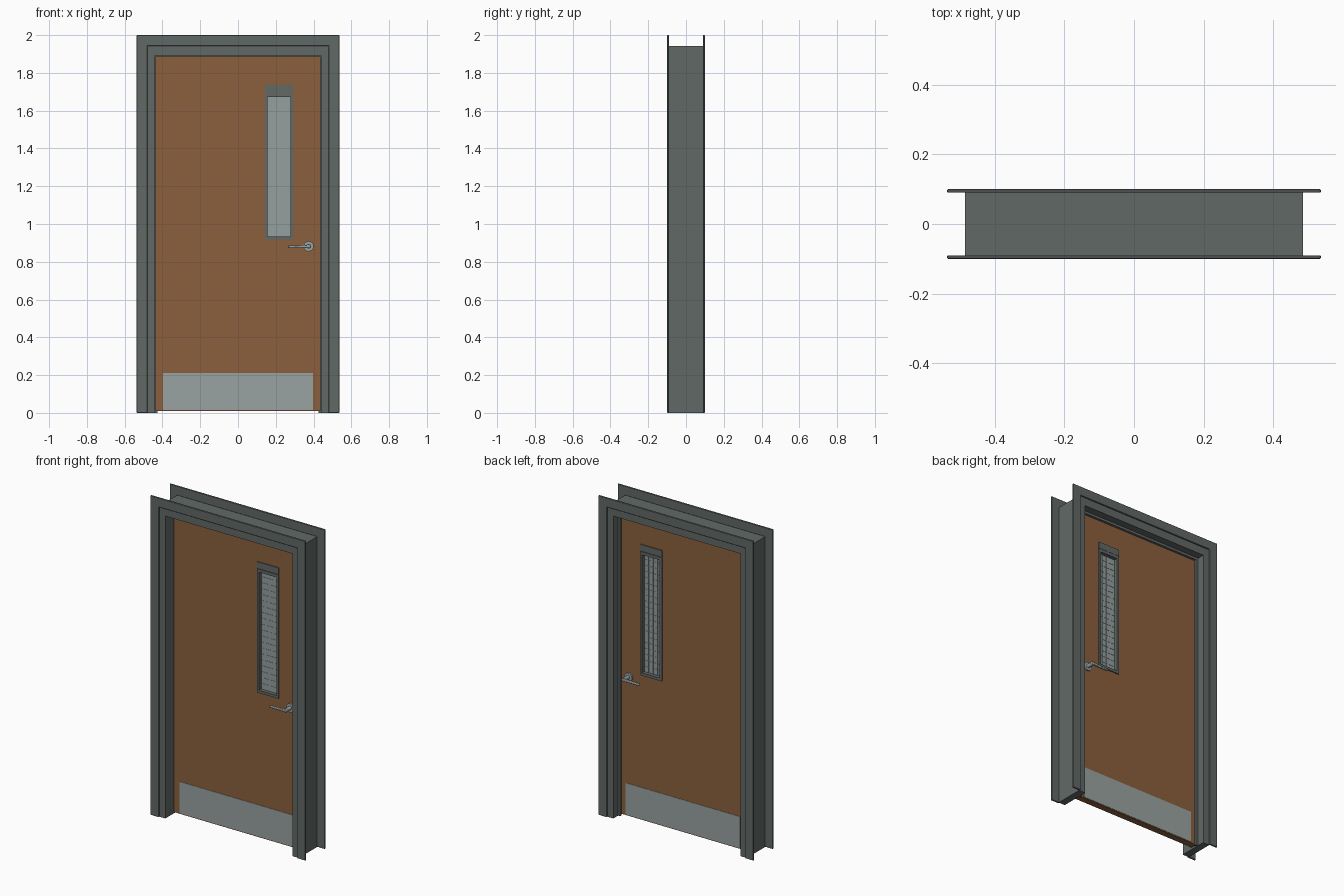
import bpy, bmesh, math
from mathutils import Matrix

if "Cube" in bpy.data.objects:
    bpy.data.objects.remove(bpy.data.objects["Cube"])


def material(name, rgb):
    m = bpy.data.materials.new(name)
    m.diffuse_color = (*rgb, 1)
    m.use_nodes = True
    m.node_tree.nodes["Principled BSDF"].inputs["Base Color"].default_value = m.diffuse_color
    return m


FRAME = material("grey green paint", (0.120, 0.141, 0.132))
WOOD = material("brown wood", (0.258, 0.115, 0.047))
METAL = material("brushed metal", (0.318, 0.366, 0.356))
GLASS = material("wired glass grey", (0.300, 0.350, 0.345))
MID = 0.01  # y of the door's centre plane
HALF = 0.02  # half the door thickness


def finish(name, bm, mat):
    bmesh.ops.recalc_face_normals(bm, faces=bm.faces)
    me = bpy.data.meshes.new(name)
    bm.to_mesh(me)
    bm.free()
    me.materials.append(mat)
    ob = bpy.data.objects.new(name, me)
    bpy.context.collection.objects.link(ob)
    return ob


def add_box(bm, x, y, z):
    m = Matrix.Translation([(a + b) / 2 for a, b in (x, y, z)])
    m = m @ Matrix.Diagonal([b - a for a, b in (x, y, z)] + [1])
    bmesh.ops.create_cube(bm, size=1, matrix=m)


def boxes(name, mat, *items):
    bm = bmesh.new()
    for it in items:
        add_box(bm, *it)
    return finish(name, bm, mat)


def prism(name, mat, pts, y0, y1):
    """Extrude an x-z outline along y."""
    bm = bmesh.new()
    f = bm.faces.new([bm.verts.new((x, y0, z)) for x, z in pts])
    r = bmesh.ops.extrude_face_region(bm, geom=[f])
    bmesh.ops.translate(bm, vec=(0, y1 - y0, 0),
                        verts=[v for v in r["geom"] if isinstance(v, bmesh.types.BMVert)])
    return finish(name, bm, mat)


def arch(name, xo, zo, xi, zi, y0, y1):
    """Door surround: two legs and a head."""
    pts = [(-xo, 0), (-xo, zo), (xo, zo), (xo, 0), (xi, 0), (xi, zi), (-xi, zi), (-xi, 0)]
    return prism(name, FRAME, pts, y0, y1)


def bevel(ob, width, segments=1):
    b = ob.modifiers.new("bevel", "BEVEL")
    b.width, b.segments, b.limit_method = width, segments, "ANGLE"


def smooth(ob):
    bpy.ops.object.select_all(action="DESELECT")
    ob.select_set(True)
    bpy.context.view_layer.objects.active = ob
    bpy.ops.object.shade_smooth_by_angle(angle=math.radians(40))


# Frame: core, stop behind the door, casing on both faces
arch("frame_core", 0.485, 1.943, 0.44, 1.893, -0.091, 0.091)
arch("door_stop", 0.445, 1.897, 0.425, 1.878, MID + HALF, MID + HALF + 0.015)
for side, y in (("front", -0.1), ("back", 0.09)):
    bevel(arch(side + "_casing", 0.537, 2.0, 0.48, 1.942, y, y + 0.01), 0.002)

# Door leaf with a window opening
WX, WZ = (0.155, 0.28), (0.932, 1.675)
door = boxes("door_leaf", WOOD, ((-0.437, 0.437), (MID - HALF, MID + HALF), (0.01, 1.886)))
cutter = boxes("window_cutter", WOOD, (WX, (-0.1, 0.1), WZ))
cutter.hide_render = True
cut = door.modifiers.new("window", "BOOLEAN")
cut.operation, cut.object, cut.solver = "DIFFERENCE", cutter, "EXACT"
bpy.context.view_layer.objects.active = door
bpy.ops.object.modifier_apply(modifier=cut.name)
bpy.data.objects.remove(cutter)

# Window: lining, glass and wire mesh
OX, OZ = (0.142, 0.291), (0.917, 1.692)
yr = (MID - HALF - 0.007, MID + HALF + 0.007)
boxes("window_surround", FRAME,
      ((OX[0], WX[0] + 0.002), yr, OZ), ((WX[1] - 0.002, OX[1]), yr, OZ),
      ((WX[0], WX[1]), yr, (OZ[0], WZ[0] + 0.002)), ((WX[0], WX[1]), yr, (WZ[1] - 0.002, OZ[1])))
boxes("window_glass", GLASS, (WX, (MID - 0.004, MID + 0.004), WZ))
wires = []
for i in range(1, 4):
    x = WX[0] + (WX[1] - WX[0]) * i / 4
    wires.append(((x - 0.001, x + 0.001), (MID - 0.006, MID + 0.006), WZ))
for i in range(1, 20):
    z = WZ[0] + (WZ[1] - WZ[0]) * i / 20
    wires.append((WX, (MID - 0.0055, MID + 0.0055), (z - 0.001, z + 0.001)))
boxes("window_wires", METAL, *wires)

# Fittings on both faces of the door
for side, s in (("front", -1), ("back", 1)):
    def yy(a, b):
        return tuple(sorted((MID + s * (HALF + a), MID + s * (HALF + b))))

    boxes(side + "_kick_plate", METAL, ((-0.398, 0.396), yy(-0.001, 0.002), (0.015, 0.212)))
    boxes(side + "_room_plate", FRAME, (OX, yy(-0.001, 0.006), (1.694, 1.735)))

    # Lever handle: rose, spindle and bar
    bm = bmesh.new()
    for r, a, b in ((0.027, 0.0, 0.010), (0.012, 0.008, 0.055)):
        m = Matrix.Translation((0.374, MID + s * (HALF + (a + b) / 2), 0.882))
        m = m @ Matrix.Rotation(math.pi / 2, 4, "X")
        bmesh.ops.create_cone(bm, cap_ends=True, segments=24, radius1=r, radius2=r,
                              depth=b - a, matrix=m)
    handle = finish(side + "_handle_rose", bm, METAL)
    smooth(handle)
    pts = [(0.264, 0.873), (0.264, 0.885), (0.345, 0.888), (0.384, 0.892),
           (0.388, 0.882), (0.384, 0.873)]
    lever = prism(side + "_handle_lever", METAL, pts, *yy(0.043, 0.058))
    bevel(lever, 0.004, 2)
    smooth(lever)
